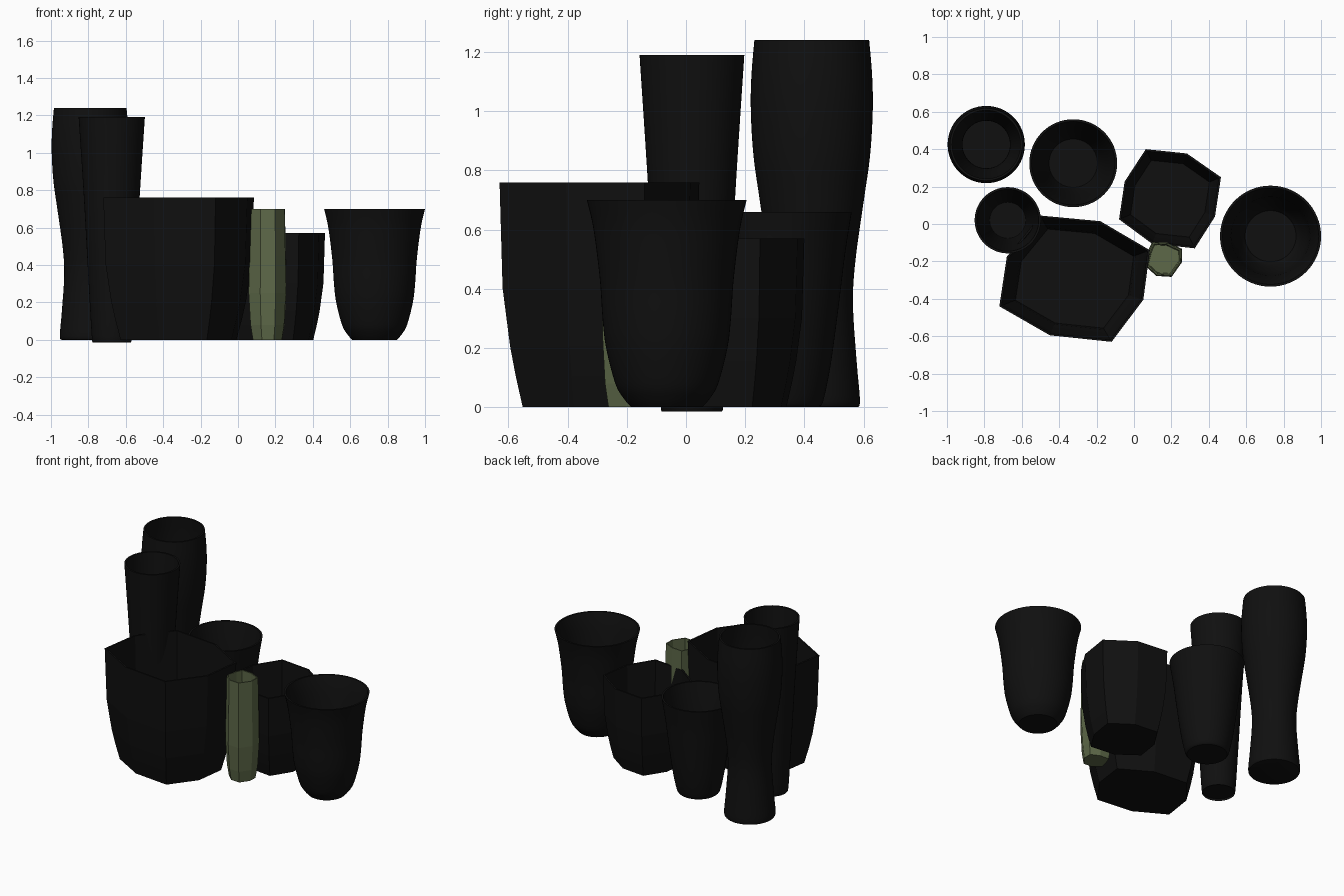
import bpy, bmesh, math

if "Cube" in bpy.data.objects:
    bpy.data.objects.remove(bpy.data.objects["Cube"])


def material(name, rgb):
    m = bpy.data.materials.new(name)
    m.diffuse_color = (*rgb, 1)
    m.use_nodes = True
    m.node_tree.nodes["Principled BSDF"].inputs["Base Color"].default_value = m.diffuse_color
    return m


BLACK = material("matte_black", (0.005, 0.005, 0.005))
GREEN = material("olive_green", (0.11, 0.14, 0.065))


def smooth_profile(pts, steps=4):
    """Catmull-Rom curve through (z, r) points."""
    p = [pts[0]] + pts + [pts[-1]]
    out = []
    for a, b, c, d in zip(p, p[1:], p[2:], p[3:]):
        for i in range(steps):
            t = i / steps
            out.append(tuple(0.5 * (2 * b[k] + (c[k] - a[k]) * t
                             + (2 * a[k] - 5 * b[k] + 4 * c[k] - d[k]) * t * t
                             + (3 * b[k] - a[k] - 3 * c[k] + d[k]) * t ** 3)
                       for k in range(2)))
    return out + [pts[-1]]


def vessel(name, centre, outline, profile, wall, floor, mat, smooth):
    """Open pot: outline (around 0,0) lofted up the outside and down the inside."""
    size = sum(math.hypot(*p) for p in outline) / len(outline)
    inner = [(max(z, floor), s - wall / size) for z, s in profile]
    inner = [q for q, (z, s) in zip(inner, profile) if z > floor]
    levels = profile + inner[::-1]
    levels.append((floor, inner[0][1] * 0.97))
    bm = bmesh.new()
    rings = [[bm.verts.new((centre[0] + x * s, centre[1] + y * s, z))
              for x, y in outline] for z, s in levels]
    n = len(outline)
    for a, b in zip(rings, rings[1:]):
        for i in range(n):
            j = (i + 1) % n
            bm.faces.new((a[i], a[j], b[j], b[i]))
    bm.faces.new(rings[0][::-1])
    bm.faces.new(rings[-1])
    bmesh.ops.recalc_face_normals(bm, faces=bm.faces)
    me = bpy.data.meshes.new(name)
    bm.to_mesh(me)
    bm.free()
    ob = bpy.data.objects.new(name, me)
    bpy.context.collection.objects.link(ob)
    me.materials.append(mat)
    if smooth:
        bpy.ops.object.select_all(action='DESELECT')
        ob.select_set(True)
        bpy.context.view_layer.objects.active = ob
        bpy.ops.object.shade_smooth_by_angle(angle=math.radians(35))


CIRCLE = [(math.cos(2 * math.pi * i / 64), math.sin(2 * math.pi * i / 64))
          for i in range(64)]


def round_vase(name, centre, pts):
    vessel(name, centre, CIRCLE, smooth_profile(pts), 0.012, 0.03, BLACK, True)


def faceted_pot(name, centre, corners, profile, mat, wall):
    outline = [(x - centre[0], y - centre[1]) for x, y in corners]
    vessel(name, centre, outline, profile, wall, 0.03, mat, False)


# Round vases
round_vase("tall_waisted_vase", (-0.79, 0.425),
           [(0, 0.153), (0.02, 0.163), (0.15, 0.152), (0.35, 0.139), (0.5, 0.148),
            (0.7, 0.176), (0.85, 0.197), (1.0, 0.206), (1.12, 0.204), (1.24, 0.194)])
round_vase("slim_tapered_vase", (-0.675, 0.02),
           [(0, 0.1), (0.02, 0.107), (0.4, 0.129), (0.76, 0.149), (1.19, 0.177)])
round_vase("medium_tapered_vase", (-0.325, 0.325),
           [(0, 0.125), (0.025, 0.14), (0.15, 0.165), (0.35, 0.192),
            (0.52, 0.213), (0.66, 0.235)])
round_vase("flared_cup_vase", (0.73, -0.065),
           [(0, 0.12), (0.03, 0.146), (0.08, 0.174), (0.2, 0.205), (0.3, 0.217),
            (0.42, 0.225), (0.55, 0.24), (0.63, 0.253), (0.7, 0.27)])

# Faceted pots
POT = [(0, 0.77), (0.14, 0.84), (0.27, 0.895), (0.53, 0.97), (1, 1)]
faceted_pot("large_faceted_pot", (-0.32, -0.29),
            [(-0.72, -0.44), (-0.45, -0.595), (-0.12, -0.63), (0.05, -0.405),
             (0.085, -0.14), (-0.18, 0.015), (-0.5, 0.045), (-0.68, -0.175)],
            [(z * 0.76, s) for z, s in POT], BLACK, 0.012)
faceted_pot("small_faceted_pot", (0.193, 0.135),
            [(-0.08, 0.025), (0.096, -0.105), (0.325, -0.13), (0.433, 0.04),
             (0.465, 0.25), (0.283, 0.377), (0.063, 0.4), (-0.05, 0.227)],
            [(z * 0.57, s) for z, s in POT], BLACK, 0.012)
faceted_pot("green_faceted_pot", (0.16, -0.19),
            [(0.06, -0.22), (0.12, -0.275), (0.2, -0.28), (0.253, -0.205),
             (0.255, -0.135), (0.18, -0.1), (0.1, -0.095), (0.08, -0.14)],
            [(0, 0.8), (0.08, 0.93), (0.25, 1.03), (0.45, 1.0), (0.7, 0.96)],
            GREEN, 0.008)
